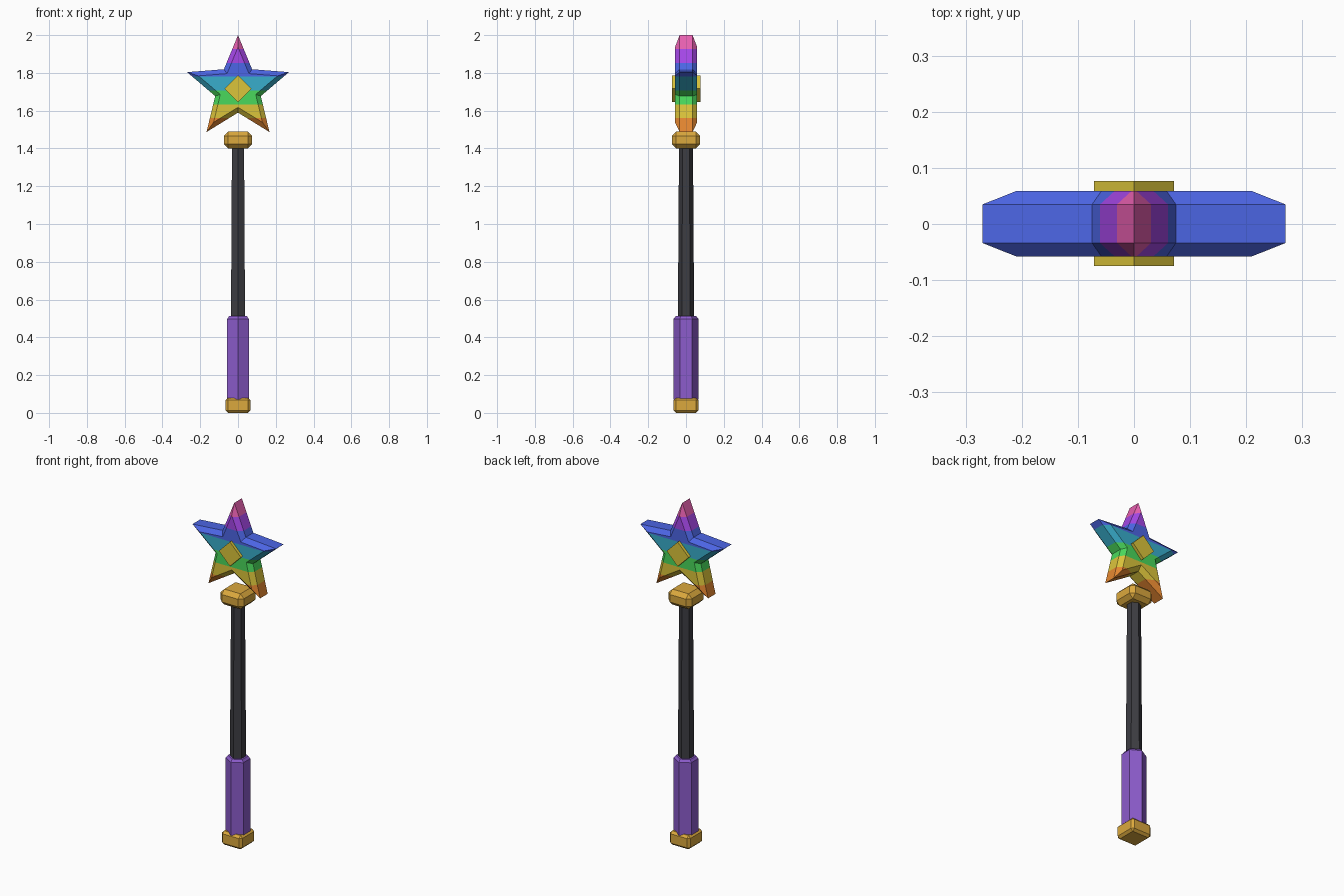
import bpy
import bmesh
from math import sin, cos, pi
from mathutils import Vector

cube = bpy.data.objects.get("Cube")
if cube:
    bpy.data.objects.remove(cube, do_unlink=True)


def linear(c):
    return c / 12.92 if c <= 0.04045 else ((c + 0.055) / 1.055) ** 2.4


def material(name, *srgb):
    mat = bpy.data.materials.new(name)
    colour = [linear(c) for c in srgb] + [1.0]
    mat.diffuse_color = colour
    mat.use_nodes = True
    for node in mat.node_tree.nodes:
        if node.type == "BSDF_PRINCIPLED":
            node.inputs["Base Color"].default_value = colour
    return mat


gold = material("gold", 0.86, 0.66, 0.24)
charcoal = material("charcoal", 0.24, 0.24, 0.26)
violet = material("violet grip", 0.55, 0.36, 0.80)
# Star bands from bottom to top
bands = [
    material("orange", 0.90, 0.53, 0.19),
    material("yellow", 0.86, 0.77, 0.23),
    material("green", 0.29, 0.85, 0.36),
    material("teal", 0.22, 0.68, 0.80),
    material("blue", 0.30, 0.40, 0.90),
    material("purple", 0.65, 0.28, 0.91),
    material("pink", 0.92, 0.38, 0.70),
]


def make_object(name, bm, *mats):
    bmesh.ops.recalc_face_normals(bm, faces=bm.faces)
    mesh = bpy.data.meshes.new(name)
    bm.to_mesh(mesh)
    bm.free()
    for mat in mats:
        mesh.materials.append(mat)
    obj = bpy.data.objects.new(name, mesh)
    bpy.context.collection.objects.link(obj)
    return obj


def bevelled_box(name, half, z0, z1, bevel, mat):
    bm = bmesh.new()
    bmesh.ops.create_cube(bm, size=1)
    for v in bm.verts:
        v.co = (v.co.x * 2 * half, v.co.y * 2 * half, z0 + (v.co.z + 0.5) * (z1 - z0))
    bmesh.ops.bevel(bm, geom=bm.edges[:], offset=bevel, segments=1, affect="EDGES")
    return make_object(name, bm, mat)


def extrude_rings(rings, cap_points):
    """Join equal rings of points with quads and close both ends with fans."""
    bm = bmesh.new()
    loops = [[bm.verts.new(p) for p in ring] for ring in rings]
    n = len(loops[0])
    for a, b in zip(loops, loops[1:]):
        for i in range(n):
            j = (i + 1) % n
            bm.faces.new((a[i], a[j], b[j], b[i]))
    for loop, point in zip((loops[0], loops[-1]), cap_points):
        centre = bm.verts.new(point)
        for i in range(n):
            bm.faces.new((loop[i], loop[(i + 1) % n], centre))
    return bm


def hex_shaft(name, profile, mat):
    """Six-sided shaft with corners facing front and back."""
    rings = [[(r * sin(i * pi / 3), r * cos(i * pi / 3), z) for i in range(6)]
             for r, z in profile]
    caps = [(0, 0, profile[0][1]), (0, 0, profile[-1][1])]
    return make_object(name, extrude_rings(rings, caps), mat)


# Handle
bevelled_box("pommel", 0.066, 0.0, 0.08, 0.013, gold)
hex_shaft("grip", [(0.054, 0.06), (0.066, 0.072), (0.066, 0.498), (0.054, 0.512)], violet)
hex_shaft("rod", [(0.043, 0.49), (0.037, 1.42)], charcoal)
bevelled_box("collar", 0.075, 1.40, 1.49, 0.023, gold)

# Star with sloped rims
CENTRE, TIP, NOTCH = 1.7164, 0.2836, 0.127


def star_ring(scale, y):
    ring = []
    for i in range(10):
        r = scale * (NOTCH if i % 2 else TIP)
        ring.append((r * sin(i * pi / 5), y, CENTRE + r * cos(i * pi / 5)))
    return ring


front, back = -0.058, 0.059
bm = extrude_rings(
    [star_ring(0.776, front), star_ring(1, -0.034), star_ring(1, 0.035), star_ring(0.776, back)],
    [(0, front, CENTRE), (0, back, CENTRE)])

# Cut the star into equal height bands and colour each one
low = CENTRE - TIP * cos(pi / 5)
step = (CENTRE + TIP - low) / len(bands)
for k in range(1, len(bands)):
    bmesh.ops.bisect_plane(bm, geom=bm.verts[:] + bm.edges[:] + bm.faces[:],
                           plane_co=(0, 0, low + k * step), plane_no=(0, 0, 1))
for face in bm.faces:
    k = int((face.calc_center_median().z - low) / step)
    face.material_index = max(0, min(len(bands) - 1, k))
make_object("star", bm, *bands)

# Diamond gem showing on both star faces
rings = [[Vector((0.071 * sin(i * pi / 2), y, CENTRE + 0.071 * cos(i * pi / 2)))
          for i in range(4)] for y in (-0.075, 0.077)]
make_object("diamond_gem", extrude_rings(rings, [(0, -0.075, CENTRE), (0, 0.077, CENTRE)]), bands[1])
